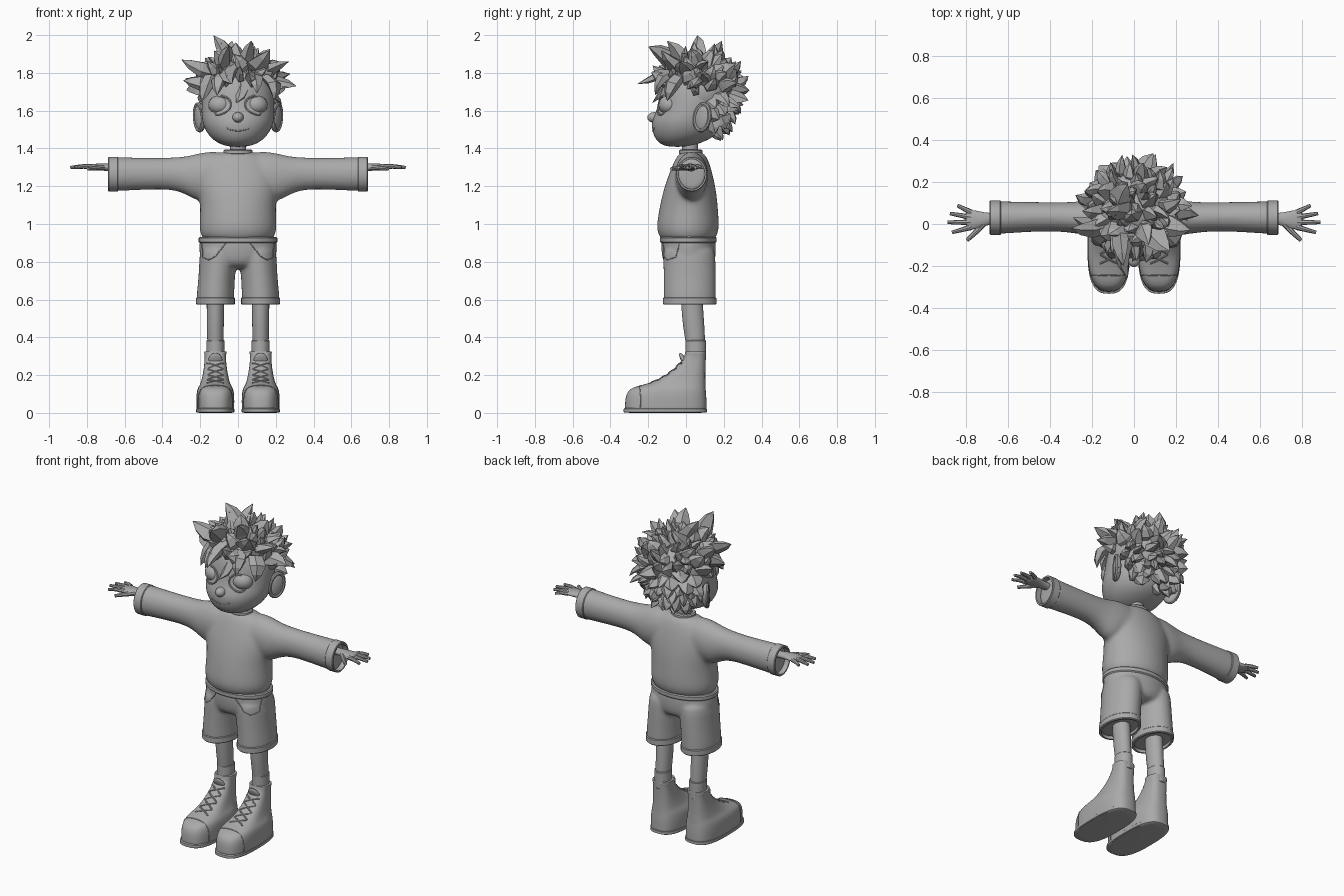
import bpy, bmesh, math, random
from mathutils import Vector, Matrix, Euler

random.seed(4)
cube = bpy.data.objects.get("Cube")
if cube:
    bpy.data.objects.remove(cube, do_unlink=True)

grey = bpy.data.materials.new("plain_grey")
grey.use_nodes = True
shade = (0.4, 0.4, 0.4, 1)
grey.diffuse_color = shade
for node in grey.node_tree.nodes:
    if node.type == 'BSDF_PRINCIPLED':
        node.inputs["Base Color"].default_value = shade

def select(*objs):
    bpy.ops.object.select_all(action='DESELECT')
    for o in objs:
        o.select_set(True)
    bpy.context.view_layer.objects.active = objs[0]

def finish(obj, smooth=True):
    """Apply modifiers, set the material and the shading."""
    select(obj)
    bpy.ops.object.convert(target='MESH')
    obj = bpy.context.object
    obj.data.materials.clear()
    obj.data.materials.append(grey)
    if smooth:
        bpy.ops.object.shade_smooth_by_angle(angle=math.radians(40))
    return obj

def add_object(name, data):
    obj = bpy.data.objects.new(name, data)
    bpy.context.collection.objects.link(obj)
    return obj

def add_mesh(name, bm):
    bmesh.ops.recalc_face_normals(bm, faces=bm.faces)
    mesh = bpy.data.meshes.new(name)
    bm.to_mesh(mesh)
    bm.free()
    return add_object(name, mesh)

def loft(name, sections, axis='Z', power=2, ring=False, segs=28):
    """Skin ovals (position, centre a, centre b, radius a, radius b) along an axis."""
    bm = bmesh.new()
    loops = []
    for pos, ca, cb, ra, rb in sections:
        loop = []
        for i in range(segs):
            t = math.tau * i / segs
            c, s = math.cos(t), math.sin(t)
            a = ca + ra * math.copysign(abs(c) ** (2 / power), c)
            b = cb + rb * math.copysign(abs(s) ** (2 / power), s)
            loop.append(bm.verts.new((a, b, pos) if axis == 'Z' else (pos, a, b)))
        loops.append(loop)
    pairs = list(zip(loops, loops[1:]))
    if ring:
        pairs.append((loops[-1], loops[0]))
    else:
        bm.faces.new(loops[0])
        bm.faces.new(loops[-1])
    for lo, hi in pairs:
        for i in range(segs):
            j = (i + 1) % segs
            bm.faces.new((lo[i], lo[j], hi[j], hi[i]))
    obj = add_mesh(name, bm)
    if not ring:
        obj.modifiers.new("round", 'SUBSURF').levels = 1
    return finish(obj)

def band(name, lo, hi, ca, cb, ra, rb, wall, axis='Z'):
    """A hollow hem with a wall thickness."""
    e = wall * 0.3
    outer = [(lo, -e), (lo + e, 0), (hi - e, 0), (hi, -e), (hi, -wall), (lo, -wall)]
    return loft(name, [(p, ca, cb, ra + d, rb + d) for p, d in outer], axis, ring=True, segs=40)

def tube(name, points, radius, taper=1, cyclic=False, on=None):
    """A tapered cord, laid on a surface when one is given."""
    if on:
        points = [on.closest_point_on_mesh(Vector(p))[1] for p in points]
    curve = bpy.data.curves.new(name, 'CURVE')
    curve.dimensions = '3D'
    curve.bevel_depth = radius
    curve.bevel_resolution = 2
    curve.use_fill_caps = True
    spline = curve.splines.new('POLY')
    spline.points.add(len(points) - 1)
    for i, p in enumerate(points):
        spline.points[i].co = (*p, 1)
        spline.points[i].radius = 1 + (taper - 1) * i / (len(points) - 1)
    spline.use_cyclic_u = cyclic
    return finish(add_object(name, curve))

def ball(name, centre, size, tilt=(0, 0, 0)):
    bpy.ops.mesh.primitive_uv_sphere_add(segments=24, ring_count=16, location=centre, rotation=tilt)
    obj = bpy.context.object
    obj.name = name
    obj.scale = size
    bpy.ops.object.transform_apply(location=True, rotation=True, scale=True)
    return finish(obj)

def join(name, parts):
    select(*parts)
    bpy.ops.object.join()
    bpy.context.object.name = name
    return bpy.context.object

def mirror(obj):
    """Copy a left part to the right side."""
    twin = add_object(obj.name.replace("left", "right"), obj.data.copy())
    twin.data.transform(Matrix.Scale(-1, 4, (1, 0, 0)))
    twin.data.flip_normals()
    return twin

def fuse(name, parts, iterations):
    """Blend overlapping lofts into one soft garment."""
    obj = join(name, parts)
    obj.modifiers.new("merge", 'REMESH').voxel_size = 0.01
    obj.modifiers.new("soften", 'SMOOTH').iterations = iterations
    return finish(obj)

def line(a, b, n=6):
    return [Vector(a).lerp(Vector(b), i / n) for i in range(n + 1)]

# Sweater with sleeves, cuffs and collar
torso = loft("torso", [(.91, 0, .01, .18, .14), (.93, 0, .01, .192, .15), (.96, 0, .01, .204, .163), (1, 0, .01, .206, .166),
                       (1.1, 0, .015, .198, .154), (1.18, 0, .02, .214, .14), (1.26, 0, .025, .22, .118),
                       (1.34, 0, .03, .17, .09), (1.39, 0, .03, .1, .06)])
sleeve = loft("left_sleeve", [(0, .03, 1.27, .08, .11), (.15, .03, 1.262, .09, .124), (.21, .03, 1.245, .086, .13),
                              (.26, .03, 1.254, .078, .107), (.32, .032, 1.265, .072, .089), (.4, .035, 1.267, .069, .083),
                              (.55, .033, 1.265, .074, .087), (.655, .03, 1.264, .079, .091), (.665, .03, 1.264, .079, .091)], 'X')
fuse("sweater", [torso, sleeve, mirror(sleeve)], 14)
mirror(band("left_sleeve_cuff", .634, .687, .03, 1.264, .082, .092, .012, 'X'))
band("collar", 1.368, 1.394, 0, .025, .076, .062, .02)

# Shorts with waistband, hems and pocket seams
hips = loft("hips", [(.96, 0, .012, .19, .13), (.92, 0, .012, .205, .145), (.86, 0, .014, .208, .146),
                     (.8, 0, .016, .2, .14), (.76, 0, .018, .14, .11)])
leg = loft("left_short_leg", [(.9, .1, .015, .1, .137), (.82, .104, .018, .101, .139), (.72, .113, .02, .096, .139),
                              (.62, .12, .02, .1, .139), (.592, .12, .02, .1, .139), (.588, .12, .02, .1, .139)])
shorts = fuse("shorts", [hips, leg, mirror(leg)], 6)
band("waistband", .9, .932, 0, .012, .209, .15, .02)
mirror(band("left_short_hem", .573, .612, .12, .02, .103, .141, .015))
corners = [(.07, -.14, .9), (.12, -.13, .83), (.165, -.11, .81), (.2, -.06, .825), (.21, -.045, .9)]
pocket = [p for a, b in zip(corners, corners[1:]) for p in line(a, b)]
mirror(tube("left_pocket_seam", pocket, .003, on=shorts))

# Legs and socks
mirror(loft("left_leg", [(.25, .12, .055, .045, .048), (.36, .12, .052, .041, .05), (.46, .12, .04, .046, .058),
                         (.56, .12, .033, .045, .057), (.75, .12, .02, .05, .06)]))
mirror(band("left_sock", .28, .385, .12, .052, .048, .055, .012))

# Shoes: sole, upper, toe seam, tongue and laces
mirror(loft("left_shoe_sole", [(0, .12, -.11, .1, .221), (.002, .12, -.11, .102, .223),
                               (.024, .12, -.11, .102, .223), (.027, .12, -.11, .097, .217)], power=2.8, segs=40))
shoe = loft("left_shoe", [(.005, .12, -.107, .099, .217), (.01, .12, -.107, .099, .217), (.06, .12, -.107, .101, .216),
                          (.1, .12, -.105, .1, .212), (.13, .12, -.096, .094, .2), (.145, .12, -.07, .084, .174),
                          (.165, .12, -.032, .075, .135), (.205, .12, .003, .066, .099), (.25, .12, .03, .059, .073),
                          (.3, .12, .049, .055, .055), (.322, .12, .051, .06, .056), (.327, .12, .051, .06, .056)],
            power=2.7, segs=40)
mirror(shoe)
arch = [math.pi * i / 16 for i in range(17)]
mirror(tube("left_toe_seam", [(.12 + .105 * math.cos(a), -.245, .02 + .13 * math.sin(a) ** .6) for a in arch], .003, on=shoe))
mirror(ball("left_shoe_tongue", (.12, -.01, .275), (.038, .014, .048), (.5, 0, 0)))
laces = []
for k in range(4):
    y, z = -.19 + .043 * k, .16 + .026 * k
    for s in (-1, 1):
        laces.append(tube("lace", line((.12 - .045 * s, y, z), (.12 + .045 * s, y + .04, z + .026)), .0045, on=shoe))
mirror(join("left_laces", laces))

# Hands
parts = [loft("left_hand", [(.6, .03, 1.295, .026, .021), (.69, .025, 1.3, .026, .02), (.73, .02, 1.302, .04, .019),
                            (.775, .02, 1.302, .05, .016), (.805, .02, 1.302, .043, .012)], 'X', segs=16)]
for start, x, y in ((.055, .84, .088), (.032, .876, .05), (.008, .888, .008), (-.015, .866, -.04)):
    parts.append(tube("finger", [(.775, start, 1.303), ((.775 + x) / 2, (start + y) / 2, 1.305), (x, y, 1.299)], .014, .6))
parts.append(tube("thumb", [(.71, .01, 1.3), (.75, -.035, 1.297), (.795, -.078, 1.292)], .017, .55))
mirror(join("left_hand", parts))

# Neck and head
loft("neck", [(1.34, 0, .025, .046, .046), (1.4, 0, .02, .041, .041), (1.48, 0, .02, .045, .045)])
head = loft("head", [(1.408, 0, -.045, .045, .05), (1.425, 0, -.035, .105, .108), (1.465, 0, -.006, .156, .167),
                     (1.52, 0, .004, .184, .188), (1.56, 0, .014, .192, .192), (1.61, 0, .033, .194, .183),
                     (1.68, 0, .04, .193, .183), (1.75, 0, .05, .18, .175), (1.81, 0, .05, .14, .14),
                     (1.845, 0, .05, .06, .06)], segs=36)
ball("nose", (0, -.168, 1.564), (.03, .037, .028))
smile = [i / 6 for i in range(-6, 7)]
tube("mouth", [(.075 * t, -.2, 1.49 + .013 * t * t) for t in smile], .003, on=head)
circle = [(math.cos(math.tau * i / 24), math.sin(math.tau * i / 24)) for i in range(24)]
mirror(ball("left_eye", (.098, -.094, 1.63), (.06, .05, .05), (0, 0, .35)))
mirror(tube("left_eyelid", [(.098 + .06 * c, -.14, 1.63 + .05 * s) for c, s in circle], .006, cyclic=True, on=head))
ear_centre, ear_tilt = Vector((.2, .09, 1.565)), Euler((-.2, 0, -.5))
mirror(ball("left_ear", ear_centre, (.022, .05, .078), ear_tilt))
rim = [ear_centre + ear_tilt.to_matrix() @ Vector((.008, .044 * c, .07 * s)) for c, s in circle]
mirror(tube("left_ear_rim", rim, .011, cyclic=True))

# Hair: a cap covered with bent, faceted locks
hair = bmesh.new()
middle = Vector((0, .07, 1.685))

def lock(base, tip, width):
    base, tip = Vector(base), Vector(tip)
    axis = (tip - base).normalized()
    side = axis.cross((base - middle).normalized())
    if side.length < .2:
        side = axis.cross(Vector((random.uniform(-1, 1), random.uniform(-1, 1), .3)))
    side.normalize()
    up = side.cross(axis)
    bend = (up * random.uniform(-.1, .2) + side * random.uniform(-.15, .15)) * (tip - base).length
    rings = []
    for t, w in ((0, .85), (.4, 1), (.75, .6)):
        centre = base.lerp(tip, t) + bend * math.sin(t * math.pi)
        rings.append([hair.verts.new(centre + width * w * (side * math.cos(a) + up * math.sin(a) * .6))
                      for a in [math.tau * k / 5 for k in range(5)]])
    end = hair.verts.new(tip)
    hair.faces.new(rings[0])
    for k in range(5):
        j = (k + 1) % 5
        for lo, hi in zip(rings, rings[1:]):
            hair.faces.new((lo[k], lo[j], hi[j], hi[k]))
        hair.faces.new((rings[-1][k], rings[-1][j], end))

count = 165
for i in range(count):
    h = 1 - 2 * (i + .5) / count
    turn = i * math.pi * (3 - math.sqrt(5))
    d = Vector((math.cos(turn) * math.sqrt(1 - h * h), math.sin(turn) * math.sqrt(1 - h * h), h))
    face = d.y < -.2 and d.z < .4
    cheek = d.z < .12 and d.y < .22
    if face or cheek or d.z < -.88:
        continue
    surface = middle + Vector((d.x * .2, d.y * .185, d.z * (.185 if d.z > 0 else .235)))
    droop = Vector((0, .15, -.75 if d.z < .1 else .1))
    jitter = Vector([random.uniform(-.45, .45) for _ in range(3)])
    reach = random.uniform(.06, .11) if d.z > -.2 else random.uniform(.045, .075)
    lock(middle.lerp(surface, .84), surface + (d + droop + jitter).normalized() * reach, random.uniform(.036, .058))

# Large crown tufts, fringe and temples
for base, tip, width in (
        ((-.03, .04, 1.83), (-.13, .06, 2.0), .06), ((-.07, .07, 1.84), (-.03, .19, 1.97), .065),
        ((.04, -.02, 1.83), (.07, -.1, 1.97), .055), ((.07, 0, 1.82), (.17, -.13, 1.92), .065),
        ((-.07, -.04, 1.82), (-.05, -.2, 1.94), .06), ((-.02, -.05, 1.84), (-.03, -.26, 1.74), .045),
        ((-.12, 0, 1.8), (-.3, -.02, 1.87), .055), ((.13, .02, 1.79), (.27, -.03, 1.86), .055),
        ((.14, .03, 1.74), (.31, .04, 1.73), .05), ((-.14, .03, 1.74), (-.29, .03, 1.76), .05),
        ((.01, -.08, 1.8), (-.01, -.18, 1.64), .04), ((.07, -.07, 1.8), (.1, -.165, 1.69), .045),
        ((-.08, -.07, 1.8), (-.11, -.165, 1.68), .045), ((.15, -.04, 1.78), (.19, -.1, 1.65), .05),
        ((-.15, -.04, 1.78), (-.19, -.1, 1.65), .05)):
    lock(base, tip, width)
finish(add_mesh("hair_locks", hair), smooth=False)
ball("hair_cap", (0, .075, 1.7), (.193, .185, .175))
